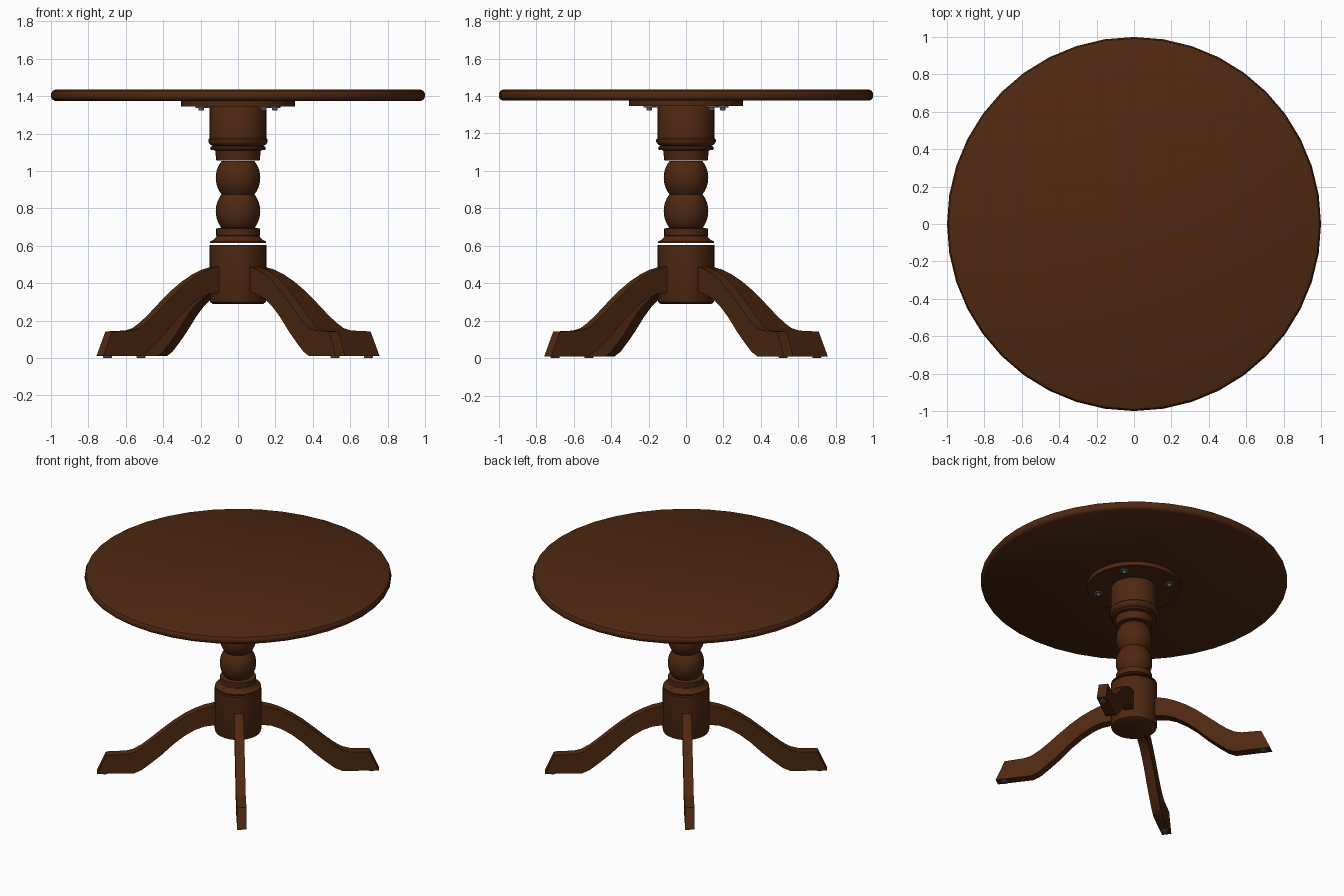
import bpy, bmesh, math
from mathutils import Matrix, Vector

if "Cube" in bpy.data.objects:
    bpy.data.objects.remove(bpy.data.objects["Cube"])


def material(name, rgb):
    m = bpy.data.materials.new(name)
    m.diffuse_color = (*rgb, 1)
    m.use_nodes = True
    m.node_tree.nodes["Principled BSDF"].inputs["Base Color"].default_value = m.diffuse_color
    return m


WOOD = material("dark_brown_wood", (0.078, 0.021, 0.0055))
METAL = material("grey_metal", (0.10, 0.11, 0.12))


def finish(name, bm, mat, angle=35):
    bmesh.ops.recalc_face_normals(bm, faces=bm.faces)
    me = bpy.data.meshes.new(name)
    bm.to_mesh(me)
    bm.free()
    me.materials.append(mat)
    ob = bpy.data.objects.new(name, me)
    bpy.context.collection.objects.link(ob)
    bpy.ops.object.select_all(action='DESELECT')
    ob.select_set(True)
    bpy.context.view_layer.objects.active = ob
    bpy.ops.object.shade_smooth_by_angle(angle=math.radians(angle))
    return ob


def lathe(name, profile, sides=32, mat=WOOD, at=(0, 0)):
    """Closed turned part from (radius, z) points, bottom to top."""
    bm = bmesh.new()
    rings = []
    for r, z in profile:
        rings.append([bm.verts.new((at[0] + r * math.cos(2 * math.pi * i / sides),
                                    at[1] + r * math.sin(2 * math.pi * i / sides), z))
                      for i in range(sides)])
    for a, b in zip(rings, rings[1:]):
        for i in range(sides):
            j = (i + 1) % sides
            bm.faces.new((a[i], a[j], b[j], b[i]))
    bm.faces.new(rings[0][::-1])
    bm.faces.new(rings[-1])
    return finish(name, bm, mat)


def ball(z0, z1, r_neck, r_mid, n=10):
    """Profile of a flattened ball between two necks."""
    zc, h = (z0 + z1) / 2, (z1 - z0) / 2
    a0 = math.acos(r_neck / r_mid)
    return [(r_mid * math.cos(a), zc + h * math.sin(a) / math.sin(a0))
            for a in (-a0 + 2 * a0 * i / n for i in range(n + 1))]


# Round top with a rounded rim, and the mounting plate under it
lathe("table_top", [(0.98, 1.375), (0.993, 1.383), (1.0, 1.395), (1.0, 1.413),
                    (0.992, 1.428), (0.978, 1.435)], 40)
lathe("mounting_plate", [(0.305, 1.346), (0.305, 1.376)], 40)

# Turned pedestal, bottom to top
lathe("pedestal_base", [(0.135, 0.29), (0.147, 0.297), (0.152, 0.31), (0.152, 0.605)])
lathe("pedestal_flange", [(0.15, 0.615), (0.15, 0.623), (0.132, 0.632),
                          (0.118, 0.645), (0.115, 0.652)])
lathe("pedestal_collar", [(0.108, 0.65), (0.117, 0.654), (0.117, 0.692), (0.09, 0.697)])
lathe("pedestal_balls", ball(0.695, 0.875, 0.088, 0.119)
      + ball(0.875, 1.052, 0.088, 0.119)[1:])
lathe("pedestal_neck", [(0.116, 1.057), (0.118, 1.075), (0.122, 1.11), (0.145, 1.113),
                        (0.149, 1.122), (0.145, 1.13), (0.136, 1.134), (0.150, 1.142),
                        (0.159, 1.155), (0.159, 1.168), (0.152, 1.176), (0.152, 1.335),
                        (0.146, 1.347)])

# Curved legs: side profile (distance from centre, z), extruded to the leg width
UPPER = [(0.10, 0.492), (0.16, 0.487), (0.22, 0.472), (0.28, 0.448), (0.35, 0.410),
         (0.42, 0.362), (0.50, 0.297), (0.57, 0.237), (0.63, 0.190), (0.68, 0.160),
         (0.73, 0.147), (0.86, 0.142)]
LOWER = [(0.92, 0.01), (0.68, 0.01), (0.63, 0.033), (0.57, 0.080), (0.50, 0.140),
         (0.42, 0.218), (0.35, 0.275), (0.28, 0.318), (0.22, 0.341), (0.10, 0.356)]
HALF = 0.031


def leg(name, angle):
    bm = bmesh.new()
    face = bm.faces.new([bm.verts.new((r, -HALF, z)) for r, z in UPPER + LOWER])
    ext = bmesh.ops.extrude_face_region(bm, geom=[face])
    bmesh.ops.translate(bm, vec=Vector((0, 2 * HALF, 0)),
                        verts=[v for v in ext["geom"] if isinstance(v, bmesh.types.BMVert)])
    bmesh.ops.rotate(bm, verts=bm.verts, matrix=Matrix.Rotation(angle, 3, 'Z'))
    return finish(name, bm, WOOD)


for k in range(4):
    a = math.radians(36.6 + 90 * k)
    leg(f"leg_{k + 1}", a)
    # Glide under each foot
    lathe(f"foot_glide_{k + 1}", [(0.02, 0.0), (0.024, 0.004), (0.024, 0.012)], 12, METAL,
          (0.87 * math.cos(a), 0.87 * math.sin(a)))
    # Bolt and washer under the mounting plate
    b = math.radians(35 + 90 * k)
    lathe(f"plate_bolt_{k + 1}", [(0.012, 1.322), (0.014, 1.326), (0.014, 1.338),
                                  (0.03, 1.338), (0.03, 1.348)], 12, METAL,
          (0.24 * math.cos(b), 0.24 * math.sin(b)))
